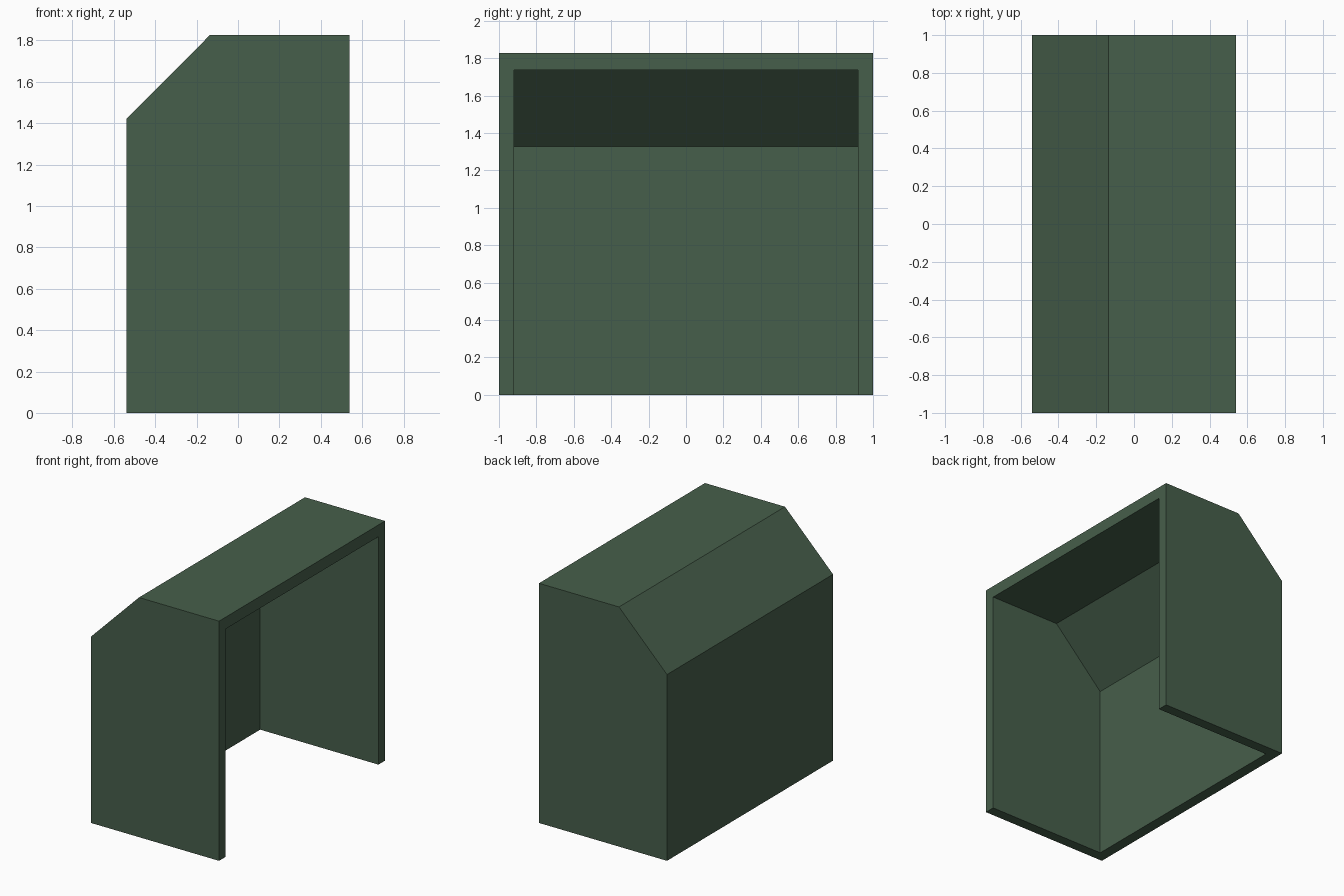
import bpy, bmesh

if "Cube" in bpy.data.objects:
    bpy.data.objects.remove(bpy.data.objects["Cube"])

green = bpy.data.materials.new("dark_green")
green.diffuse_color = (0.062, 0.114, 0.070, 1)
green.use_nodes = True
green.node_tree.nodes["Principled BSDF"].inputs["Base Color"].default_value = green.diffuse_color

# Side profiles (x, z): front bottom, back bottom, slope foot, ridge, front top
outer_profile = [(0.54, 0), (-0.54, 0), (-0.54, 1.42), (-0.135, 1.827), (0.54, 1.827)]
inner_profile = [(0.54, 0), (-0.457, 0), (-0.457, 1.328), (-0.05, 1.737), (0.54, 1.737)]

bm = bmesh.new()


def ring(profile, y):
    return [bm.verts.new((x, y, z)) for x, z in profile]


outer = [ring(outer_profile, y) for y in (-1, 1)]
inner = [ring(inner_profile, y) for y in (-0.92, 0.92)]

# Side walls, outside and inside
for loop in outer + inner:
    bm.faces.new(loop)

# Back, slope and roof, outside and inside
for a, b in (outer, inner):
    for i in (1, 2, 3):
        bm.faces.new((a[i], a[i + 1], b[i + 1], b[i]))

# Rims around the open front and open bottom
for o, n in zip(outer, inner):
    bm.faces.new((o[0], o[1], n[1], n[0]))
    bm.faces.new((o[4], o[0], n[0], n[4]))
for i in (1, 4):
    bm.faces.new((outer[0][i], outer[1][i], inner[1][i], inner[0][i]))

bmesh.ops.recalc_face_normals(bm, faces=bm.faces[:])
mesh = bpy.data.meshes.new("open_hood_shell")
bm.to_mesh(mesh)
bm.free()
mesh.materials.append(green)
bpy.context.collection.objects.link(bpy.data.objects.new("open_hood_shell", mesh))
